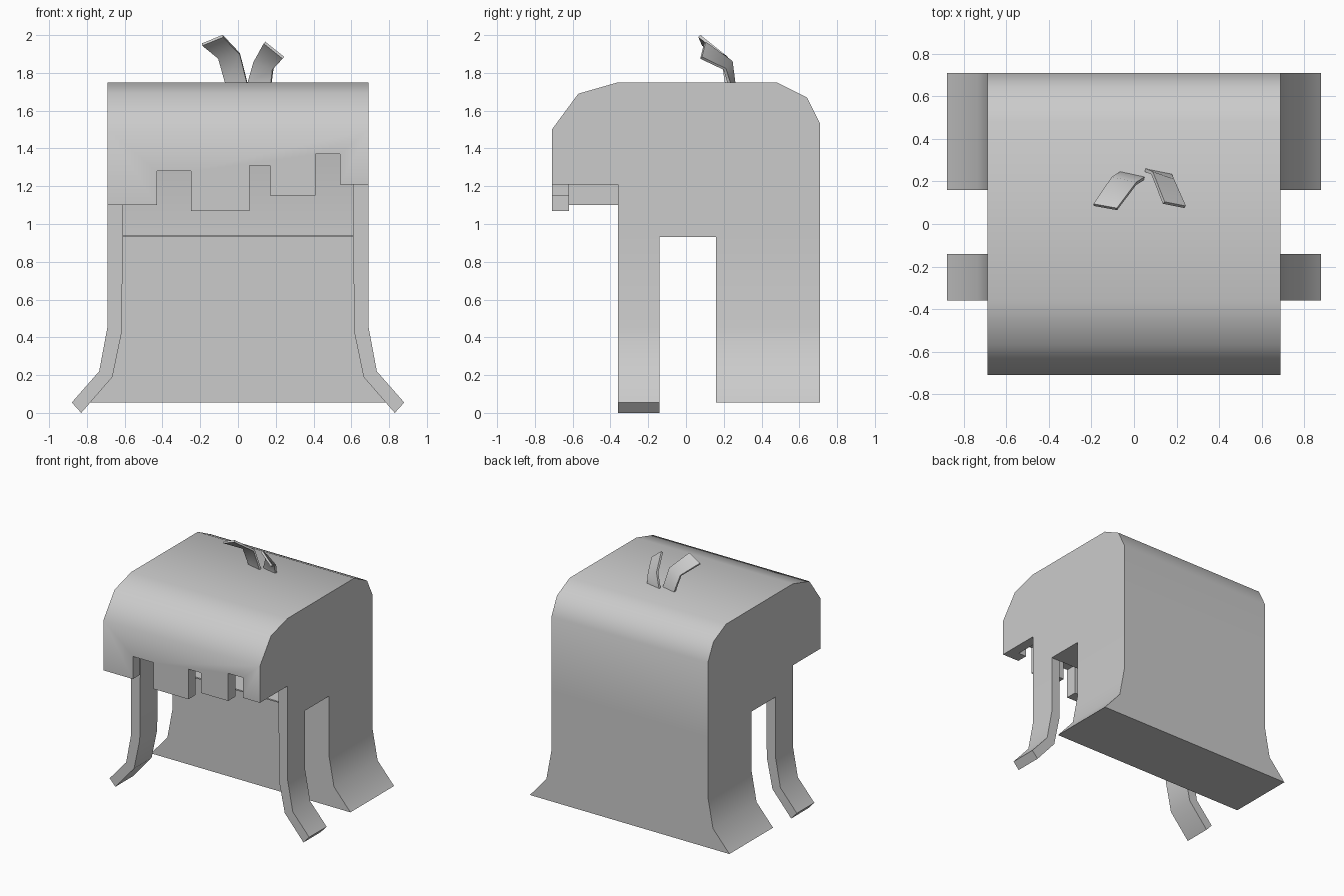
import bpy, bmesh, math

cube = bpy.data.objects.get("Cube")
if cube:
    bpy.data.objects.remove(cube, do_unlink=True)

grey = bpy.data.materials.new("plain_grey")
grey.use_nodes = True
grey.diffuse_color = (0.6, 0.6, 0.6, 1)
grey.node_tree.nodes["Principled BSDF"].inputs["Base Color"].default_value = (0.6, 0.6, 0.6, 1)


def make(name, bm):
    bmesh.ops.recalc_face_normals(bm, faces=bm.faces)
    mesh = bpy.data.meshes.new(name)
    bm.to_mesh(mesh)
    bm.free()
    mesh.materials.append(grey)
    obj = bpy.data.objects.new(name, mesh)
    bpy.context.collection.objects.link(obj)
    return obj


def prism(name, outline, axis, lo, hi):
    """Extrude a (y, z) outline along x, or an (x, z) outline along y."""
    bm = bmesh.new()
    place = (lambda a, z: (lo, a, z)) if axis == "x" else (lambda a, z: (a, lo, z))
    face = bm.faces.new([bm.verts.new(place(a, z)) for a, z in outline])
    new = bmesh.ops.extrude_face_region(bm, geom=[face])["geom"]
    step = (hi - lo, 0, 0) if axis == "x" else (0, hi - lo, 0)
    bmesh.ops.translate(bm, vec=step, verts=[v for v in new if isinstance(v, bmesh.types.BMVert)])
    return make(name, bm)


def box(name, x0, x1, y0, y1, z0, z1):
    return prism(name, [(x0, z0), (x1, z0), (x1, z1), (x0, z1)], "y", y0, y1)


def activate(obj):
    bpy.ops.object.select_all(action="DESELECT")
    obj.select_set(True)
    bpy.context.view_layer.objects.active = obj


def combine(target, tool, operation):
    mod = target.modifiers.new("combine", "BOOLEAN")
    mod.operation, mod.solver, mod.object = operation, "EXACT", tool
    activate(target)
    bpy.ops.object.modifier_apply(modifier=mod.name)
    bpy.data.objects.remove(tool, do_unlink=True)


# Rounded cap, wide over the brow and stepped down behind it
hair = prism("hair_cap", [
    (-0.71, 1.07), (-0.71, 1.5), (-0.57, 1.69), (-0.36, 1.75), (0.48, 1.75),
    (0.64, 1.67), (0.71, 1.53), (0.71, 0.93), (-0.36, 0.93), (-0.36, 1.07)], "x", -0.69, 0.69)

# Flared back hair and the two front side locks
flare = [(0.69, 0.46), (0.735, 0.22), (0.88, 0.055)]
half = [(0.69, 0.935)] + flare
back = prism("back_hair", half + [(-x, z) for x, z in reversed(half)], "y", 0.16, 0.71)
combine(hair, back, "UNION")
lock = [(0.69, 1.0)] + flare + [(0.83, 0.0), (0.665, 0.19), (0.615, 0.43), (0.61, 1.0)]
for side in (1, -1):
    strand = prism("side_lock", [(side * x, z) for x, z in lock], "y", -0.36, -0.14)
    combine(hair, strand, "UNION")

# Hollow for the head, open at the face
hollow = prism("head_hollow", [
    (-0.62, 1.0), (-0.62, 1.47), (-0.53, 1.61), (-0.35, 1.66), (0.46, 1.66),
    (0.58, 1.6), (0.62, 1.5), (0.62, 0.94), (-0.14, 0.94), (-0.14, 0.9),
    (-0.5, 0.9)], "x", -0.61, 0.61)
combine(hair, hollow, "DIFFERENCE")

# Uneven fringe: lower edge height for each stretch
edges = [(-0.8, -0.43, 1.10), (-0.43, -0.25, 1.28), (0.06, 0.17, 1.31),
         (0.17, 0.41, 1.15), (0.41, 0.54, 1.37), (0.54, 0.8, 1.21)]
for x0, x1, z in edges:
    combine(hair, box("fringe_cut", x0, x1, -0.8, -0.36, 1.0, z), "DIFFERENCE")

activate(hair)
bpy.ops.object.shade_smooth_by_angle(angle=math.radians(40))


# Two bent tufts on the crown
def tuft(name, left, right):
    bm = bmesh.new()
    rows = [[bm.verts.new(p) for p in pair] for pair in zip(left, right)]
    for (a, b), (c, d) in zip(rows, rows[1:]):
        bm.faces.new((a, b, d, c))
    obj = make(name, bm)
    mod = obj.modifiers.new("thickness", "SOLIDIFY")
    mod.thickness, mod.offset = 0.016, 0
    activate(obj)
    bpy.ops.object.modifier_apply(modifier=mod.name)
    bpy.ops.object.shade_smooth_by_angle(angle=math.radians(50))


tuft("right_tuft",
     [(-0.065, 0.24, 1.74), (-0.105, 0.215, 1.88), (-0.19, 0.09, 1.95)],
     [(0.05, 0.215, 1.74), (0.01, 0.19, 1.9), (-0.08, 0.07, 1.995)])
tuft("left_tuft",
     [(0.05, 0.255, 1.74), (0.085, 0.24, 1.86), (0.14, 0.1, 1.96)],
     [(0.175, 0.23, 1.74), (0.185, 0.205, 1.82), (0.24, 0.08, 1.88)])
